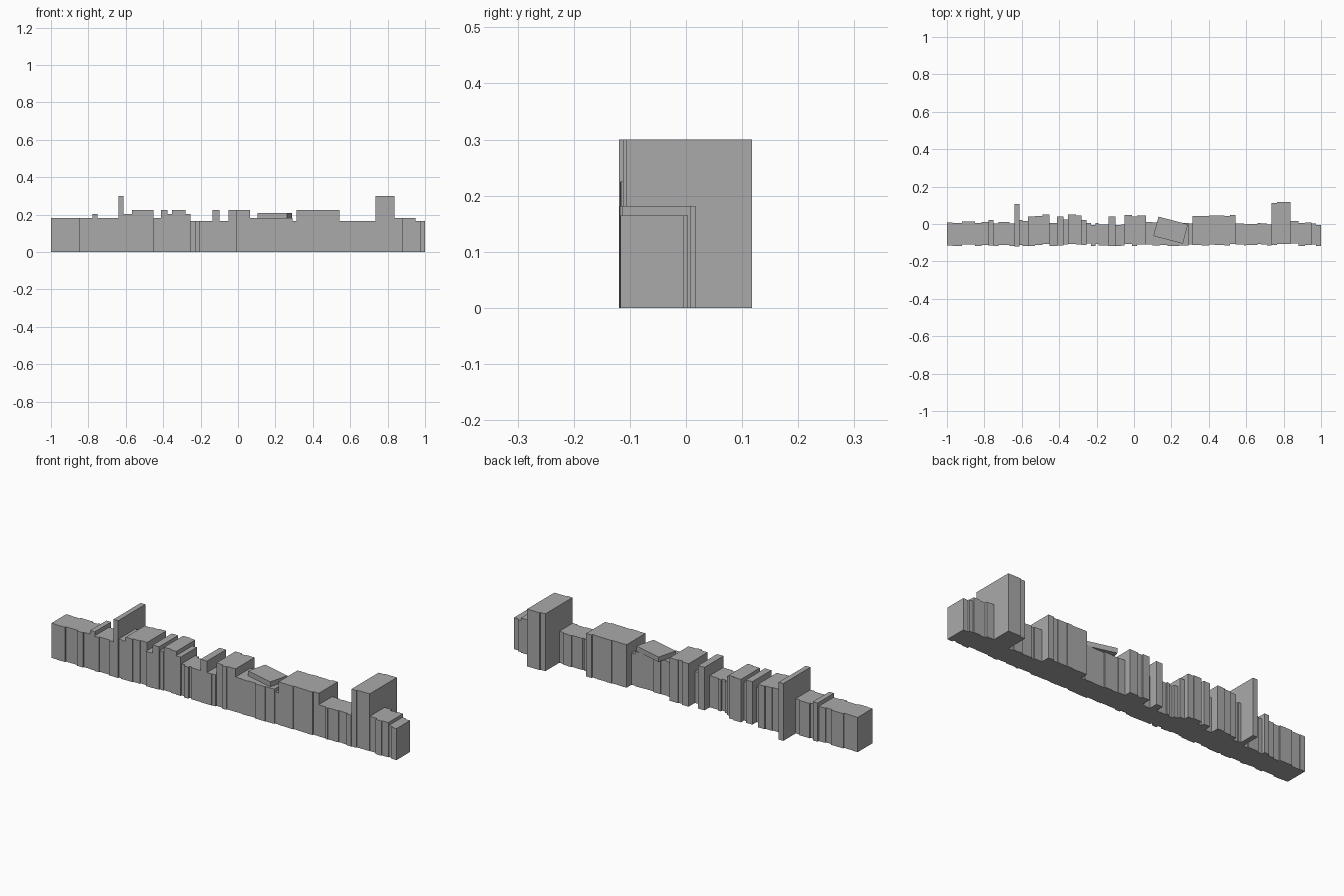
import bpy
import math
import random

cube = bpy.data.objects.get("Cube")
if cube:
    bpy.data.objects.remove(cube, do_unlink=True)

random.seed(7)

grey = bpy.data.materials.new("plain_grey")
grey.use_nodes = True
grey.diffuse_color = (0.4, 0.4, 0.4, 1)
grey.node_tree.nodes["Principled BSDF"].inputs["Base Color"].default_value = (0.4, 0.4, 0.4, 1)


def box(name, center, size, turn=0.0):
    bpy.ops.mesh.primitive_cube_add(size=1, location=center, rotation=(0, 0, turn))
    obj = bpy.context.object
    obj.name = name
    obj.scale = size
    obj.data.materials.append(grey)
    return obj


# Book formats: height and depth
FORMATS = {
    "pocket": (0.165, 0.112),
    "paperback": (0.182, 0.122),
    "novel": (0.203, 0.135),
    "hardback": (0.225, 0.157),
    "folio": (0.3, 0.225),
}

# Runs of equal books, left to right: format and the right edge of each spine
RUNS = [
    ("paperback", [-0.97, -0.92, -0.85, -0.815, -0.777]),
    ("novel", [-0.75]),
    ("paperback", [-0.724, -0.665, -0.638]),
    ("folio", [-0.611]),
    ("novel", [-0.595, -0.568]),
    ("hardback", [-0.53, -0.49, -0.451]),
    ("paperback", [-0.413]),
    ("hardback", [-0.376]),
    ("novel", [-0.354]),
    ("hardback", [-0.31, -0.28]),
    ("novel", [-0.253]),
    ("pocket", [-0.23, -0.205, -0.19, -0.135]),
    ("hardback", [-0.098]),
    ("pocket", [-0.07, -0.05]),
    ("hardback", [-0.012, 0.015, 0.063]),
    ("paperback", [0.1, 0.14, 0.18, 0.22, 0.24, 0.292]),
    ("pocket", [0.314]),
    ("hardback", [0.36, 0.4, 0.43, 0.485, 0.512, 0.544]),
    ("pocket", [0.587, 0.6, 0.63, 0.66, 0.68, 0.71, 0.736]),
    ("folio", [0.765, 0.838]),
    ("paperback", [0.88, 0.913, 0.95]),
    ("pocket", [0.972, 1.0]),
]
FOLIO_FRONTS = iter([-0.119, -0.112, -0.107])

# Upright books, with spines slightly out of line
left = -1.0
for kind, edges in RUNS:
    height, depth = FORMATS[kind]
    for right in edges:
        front = next(FOLIO_FRONTS) if kind == "folio" else random.uniform(-0.119, -0.105)
        box(kind + "_book",
            ((left + right) / 2, front + depth / 2, height / 2),
            (right - left, depth, height))
        left = right

# Book lying flat on top of the paperbacks
box("lying_book", (0.196, -0.033, 0.195), (0.163, 0.107, 0.026), math.radians(-14.7))
